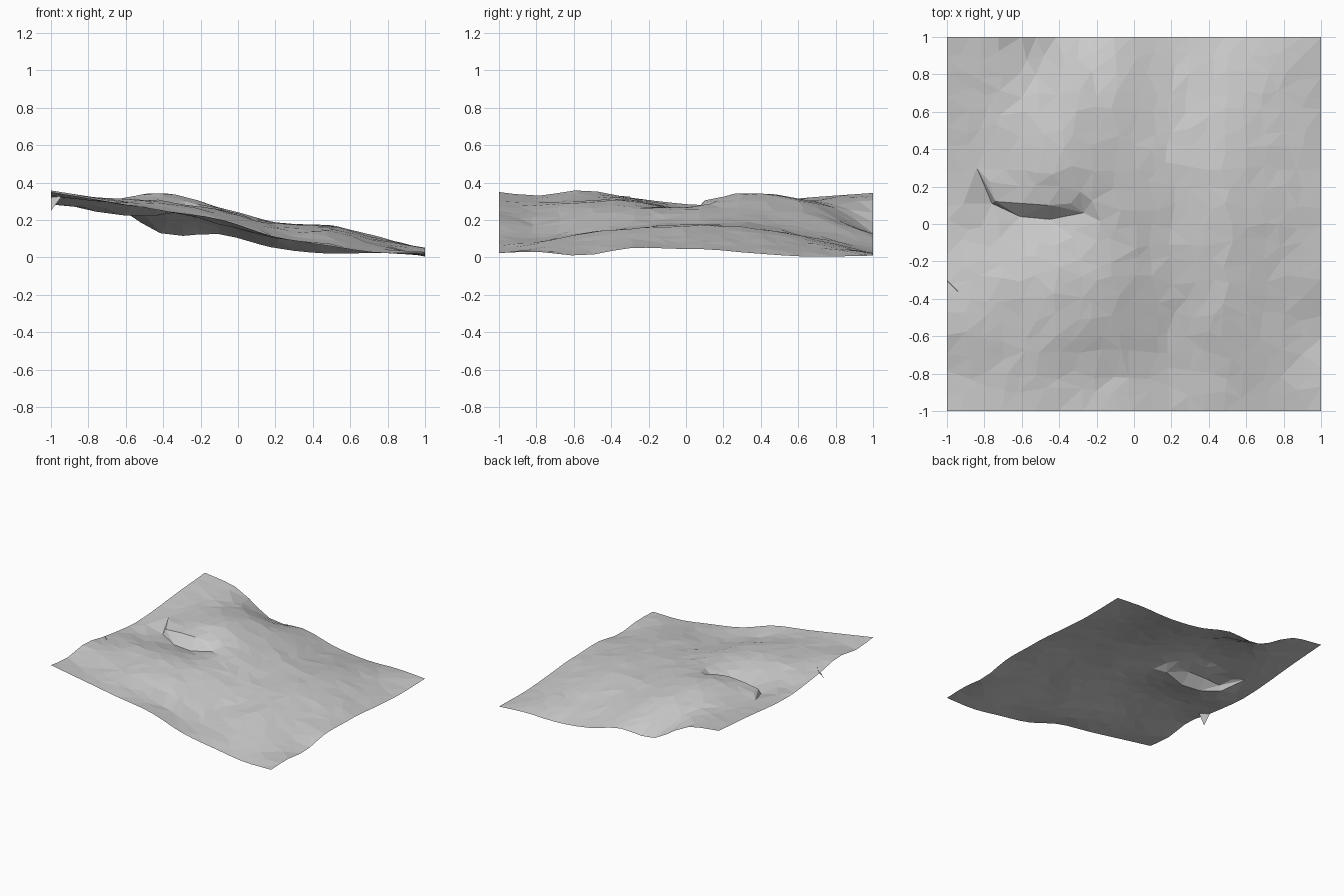
import bpy, bmesh, random
from mathutils import Vector
from mathutils.geometry import delaunay_2d_cdt

if "Cube" in bpy.data.objects:
    bpy.data.objects.remove(bpy.data.objects["Cube"])
random.seed(4)

mat = bpy.data.materials.new("light grey")
mat.diffuse_color = (0.6, 0.6, 0.6, 1)
mat.use_nodes = True
mat.node_tree.nodes["Principled BSDF"].inputs["Base Color"].default_value = mat.diffuse_color

# Coarse height map: one row per y, one column per x
XS = [-1, -.7, -.4, -.1, .2, .5, .75, 1]
YS = [-1, -.8, -.55, -.3, 0, .13, .33, .65, 1]
H = [[.35, .30, .25, .205, .11, .06, .025, .025],
     [.33, .295, .255, .18, .105, .08, .05, .03],
     [.36, .31, .29, .225, .13, .125, .07, .01],
     [.32, .315, .30, .25, .165, .15, .09, .05],
     [.285, .255, .25, .26, .185, .168, .11, .045],
     [.28, .295, .305, .265, .185, .168, .105, .043],
     [.29, .30, .345, .265, .185, .155, .095, .025],
     [.32, .305, .30, .225, .13, .105, .065, .005],
     [.345, .295, .125, .125, .05, .02, .025, .01]]


def spline(ts, vs, t):
    """Smooth curve through the control values."""
    i = max(k for k in range(len(ts) - 1) if ts[k] <= t or k == 0)
    def slope(k):
        a, b = max(k - 1, 0), min(k + 1, len(ts) - 1)
        return (vs[b] - vs[a]) / (ts[b] - ts[a])
    h = ts[i + 1] - ts[i]
    u = (t - ts[i]) / h
    return ((2*u**3 - 3*u**2 + 1) * vs[i] + (u**3 - 2*u**2 + u) * h * slope(i)
            + (3*u**2 - 2*u**3) * vs[i + 1] + (u**3 - u**2) * h * slope(i + 1))


def height(x, y):
    return max(0, spline(YS, [spline(XS, row, x) for row in H], y))


def make(name, bm):
    me = bpy.data.meshes.new(name)
    bm.to_mesh(me)
    bm.free()
    me.materials.append(mat)
    ob = bpy.data.objects.new(name, me)
    bpy.context.collection.objects.link(ob)


# Crescent cliff on the south-west of the mound: foot and brow (x, y, z)
foot = [(-.84, .30, .29), (-.76, .11, .245), (-.61, .04, .225),
        (-.45, .025, .222), (-.27, .06, .25)]
brow = [(-.74, .12, .285), (-.60, .11, .30), (-.46, .10, .305), (-.34, .11, .295)]
pts = foot + brow
n = len(foot)
edges = [(i, i + 1) for i in range(n - 1)] + [(n + i, n + i + 1) for i in range(len(brow) - 1)]
edges += [(0, n), (n - 1, n + len(brow) - 1)]

# Irregular scatter of points for the rest of the sheet
N = 20
fixed = list(pts)
for j in range(N + 1):
    for i in range(N + 1):
        x, y = -1 + 2 * i / N, -1 + 2 * j / N
        inner = 0 < i < N and 0 < j < N
        if 0 < i < N:
            x += random.uniform(-.032, .032)
        if 0 < j < N:
            y += random.uniform(-.032, .032)
        if any((x - p[0])**2 + (y - p[1])**2 < .06**2 for p in fixed):
            continue
        z = height(x, y) + (random.uniform(-.004, .004) if inner else 0)
        pts.append((x, y, max(z, 0)))

# Faceted rolling sheet
res = delaunay_2d_cdt([Vector(p[:2]) for p in pts], edges, [], 0, 1e-5)
bm = bmesh.new()
vs = []
for co, orig in zip(res[0], res[3]):
    z = pts[orig[0]][2] if orig else height(co.x, co.y)
    vs.append(bm.verts.new((co.x, co.y, z)))
for f in res[2]:
    bm.faces.new([vs[i] for i in f])
bm.normal_update()
for f in bm.faces:
    if f.normal.z < 0:
        f.normal_flip()
make("terrain_sheet", bm)

# Small folded tab on the left edge
bm = bmesh.new()
bm.faces.new([bm.verts.new(p) for p in
              ((-1, -.30, .325), (-.94, -.36, .33), (-1, -.37, .25))])
make("edge_tab", bm)
